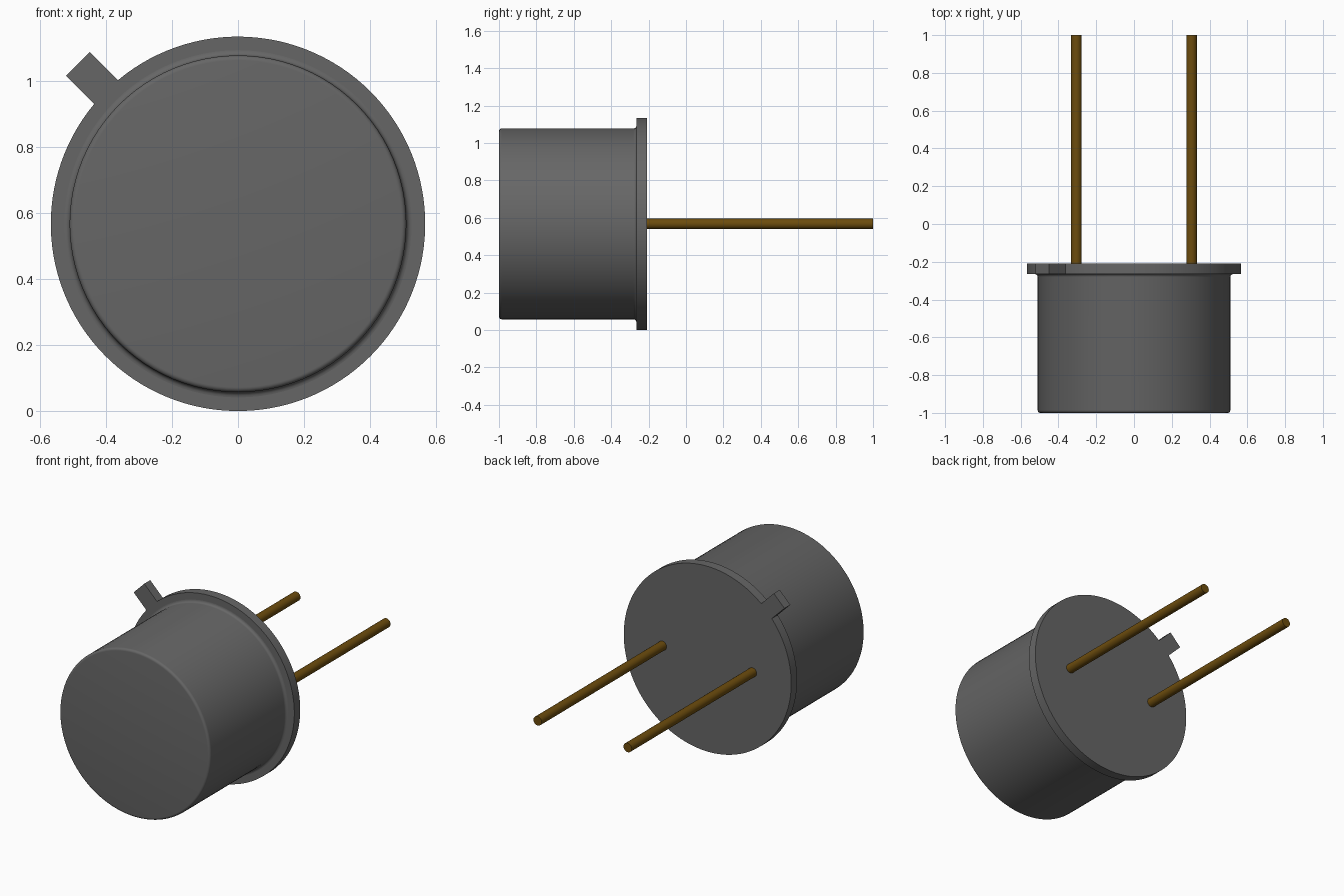
import bpy, bmesh, math
from mathutils import Vector

cube = bpy.data.objects.get("Cube")
if cube:
    bpy.data.objects.remove(cube, do_unlink=True)

CZ = 0.567          # height of the can's axis
FLANGE_R = 0.567
FLANGE_FRONT, FLANGE_BACK = -0.265, -0.208


def make_material(name, rgb):
    m = bpy.data.materials.new(name)
    m.use_nodes = True
    m.diffuse_color = (*rgb, 1)
    bsdf = m.node_tree.nodes["Principled BSDF"]
    bsdf.inputs["Base Color"].default_value = (*rgb, 1)
    bsdf.inputs["Roughness"].default_value = 0.5
    return m


grey = make_material("dark grey metal", (0.133, 0.133, 0.133))
bronze = make_material("bronze lead", (0.15, 0.072, 0.004))


def finish(name, bm, mat):
    bmesh.ops.recalc_face_normals(bm, faces=bm.faces)
    me = bpy.data.meshes.new(name)
    bm.to_mesh(me)
    bm.free()
    me.materials.append(mat)
    ob = bpy.data.objects.new(name, me)
    bpy.context.collection.objects.link(ob)
    bpy.ops.object.select_all(action='DESELECT')
    ob.select_set(True)
    bpy.context.view_layer.objects.active = ob
    bpy.ops.object.shade_smooth_by_angle(angle=math.radians(35))
    return ob


def lathe(name, profile, mat, x=0.0, steps=96):
    """Turn (radius, y) points round an axis along y and cap both ends."""
    bm = bmesh.new()
    rings = []
    for r, y in profile:
        rings.append([bm.verts.new((x + r * math.cos(2 * math.pi * i / steps), y,
                                    CZ + r * math.sin(2 * math.pi * i / steps)))
                      for i in range(steps)])
    for a, b in zip(rings, rings[1:]):
        for i in range(steps):
            j = (i + 1) % steps
            bm.faces.new((a[i], a[j], b[j], b[i]))
    bm.faces.new(rings[0])
    bm.faces.new(rings[-1])
    return finish(name, bm, mat)


def arc(r0, y0, rad, start, end, n=5):
    angles = [math.radians(start + (end - start) * i / n) for i in range(n + 1)]
    return [(r0 + rad * math.cos(a), y0 + rad * math.sin(a)) for a in angles]


# Can: rounded front rim, straight wall, concave fillet into the flange
can_profile = arc(0.495, -0.985, 0.015, -90, 0)
can_profile += arc(0.526, FLANGE_FRONT - 0.016, 0.016, 180, 90)
can_profile.append((0.526, FLANGE_FRONT + 0.01))
lathe("can", can_profile, grey)

# Flange disc with its index tab, extruded from one outline
tab_angle, tab_half, tab_reach = math.radians(135), 0.051, 0.686
gap = math.asin(tab_half / FLANGE_R)
outline = []
for i in range(121):
    a = tab_angle + gap + (2 * math.pi - 2 * gap) * i / 120
    outline.append((FLANGE_R * math.cos(a), FLANGE_R * math.sin(a)))
along = Vector((math.cos(tab_angle), math.sin(tab_angle)))
side = Vector((-along.y, along.x))
for s in (-1, 1):
    outline.append(tuple(along * tab_reach + side * tab_half * s))

bm = bmesh.new()
face = bm.faces.new([bm.verts.new((x, FLANGE_FRONT, CZ + z)) for x, z in outline])
ext = bmesh.ops.extrude_face_region(bm, geom=[face], use_keep_orig=True)
moved = [g for g in ext["geom"] if isinstance(g, bmesh.types.BMVert)]
bmesh.ops.translate(bm, verts=moved, vec=(0, FLANGE_BACK - FLANGE_FRONT, 0))
finish("flange_with_tab", bm, grey)

# Two wire leads out of the back
for name, x in (("left_lead", 0.305), ("right_lead", -0.305)):
    lathe(name, [(0.028, FLANGE_BACK - 0.02), (0.028, 1.0)], bronze, x, 24)
